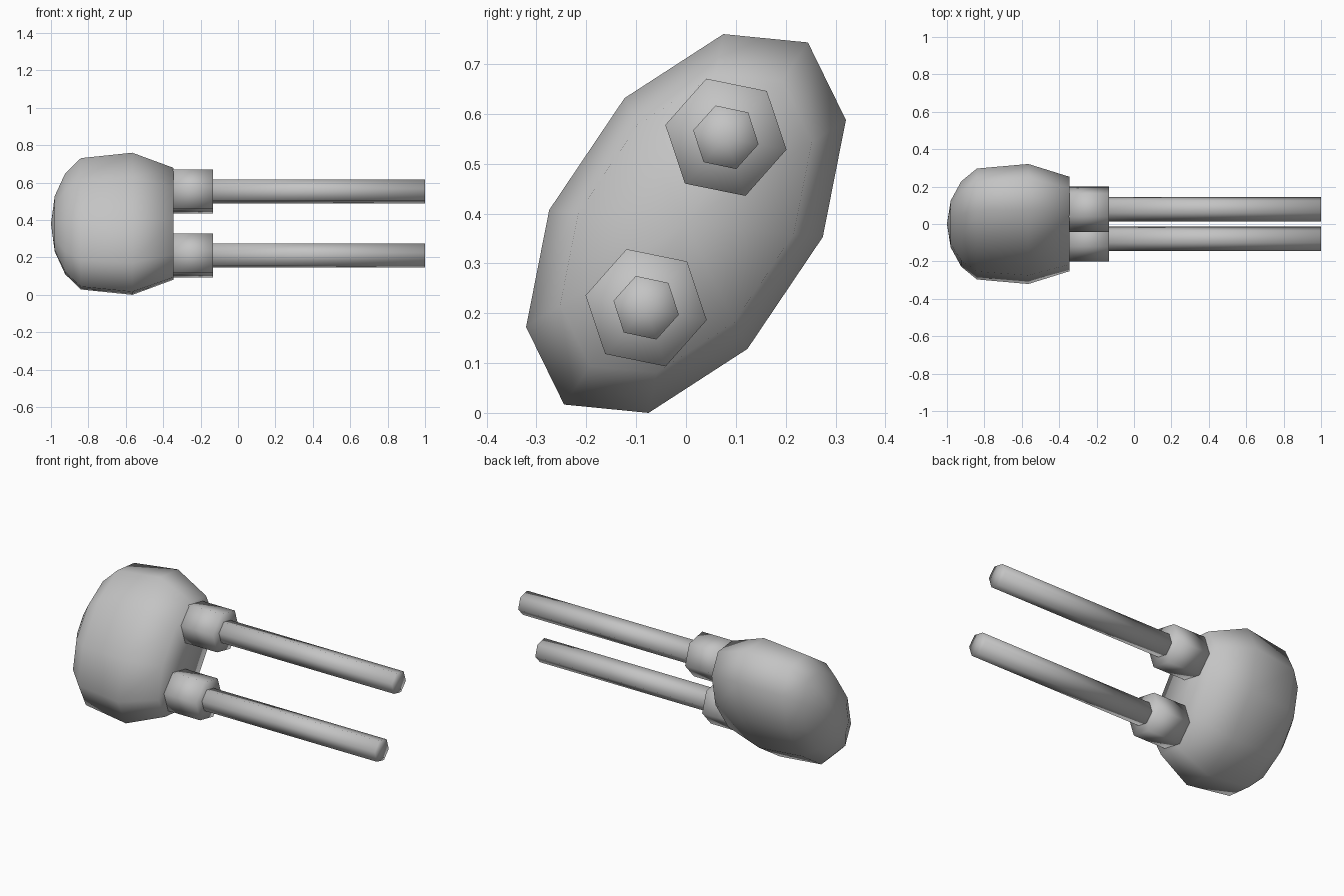
import bpy, bmesh
from math import cos, sin, radians, tau
from mathutils import Vector

cube = bpy.data.objects.get("Cube")
if cube:
    bpy.data.objects.remove(cube, do_unlink=True)

grey = bpy.data.materials.new("plain grey")
grey.use_nodes = True
grey.diffuse_color = (0.55, 0.55, 0.55, 1)
grey.node_tree.nodes["Principled BSDF"].inputs["Base Color"].default_value = (0.55, 0.55, 0.55, 1)


def loft(name, profile, sides, centre, a, b):
    """Rings of (x, scale) along x; a and b are the half axes in the yz plane."""
    bm = bmesh.new()
    rings = []
    for x, s in profile:
        mid = Vector((x, *centre))
        if s == 0:
            rings.append([bm.verts.new(mid)] * sides)
            continue
        ring = []
        for k in range(sides):
            t = tau * k / sides
            p = (Vector(a) * cos(t) + Vector(b) * sin(t)) * s
            ring.append(bm.verts.new(mid + Vector((0, p.x, p.y))))
        rings.append(ring)
    for r, q in zip(rings, rings[1:]):
        for k in range(sides):
            n = (k + 1) % sides
            corners = list(dict.fromkeys((r[k], r[n], q[n], q[k])))
            bm.faces.new(corners)
    bmesh.ops.recalc_face_normals(bm, faces=bm.faces)
    for f in bm.faces:
        f.smooth = True
    mesh = bpy.data.meshes.new(name)
    bm.to_mesh(mesh)
    bm.free()
    mesh.materials.append(grey)
    obj = bpy.data.objects.new(name, mesh)
    bpy.context.collection.objects.link(obj)
    return obj


def rod(name, x0, x1, radius, centre, angle):
    """Closed six-sided rod along x."""
    t = radians(angle)
    a = (radius * cos(t), radius * sin(t))
    b = (-radius * sin(t), radius * cos(t))
    return loft(name, [(x0, 0), (x0, 1), (x1, 1), (x1, 0)], 6, centre, a, b)


# Leaning oval body: domed back, flat front
loft("body",
     [(-1, 0), (-0.98, 0.39), (-0.924, 0.71), (-0.84, 0.924),
      (-0.565, 1), (-0.345, 0.787), (-0.345, 0)],
     10, (0, 0.38), (0.075, 0.38), (0.313, 0.095))

# Two collars with long barrels
for side, sign in (("upper", 1), ("lower", -1)):
    spot = (0.08 * sign, 0.382 + 0.171 * sign)
    rod(side + "_collar", -0.35, -0.135, 0.124, spot, 48.5)
    rod(side + "_barrel", -0.14, 1, 0.067, spot, 48)
